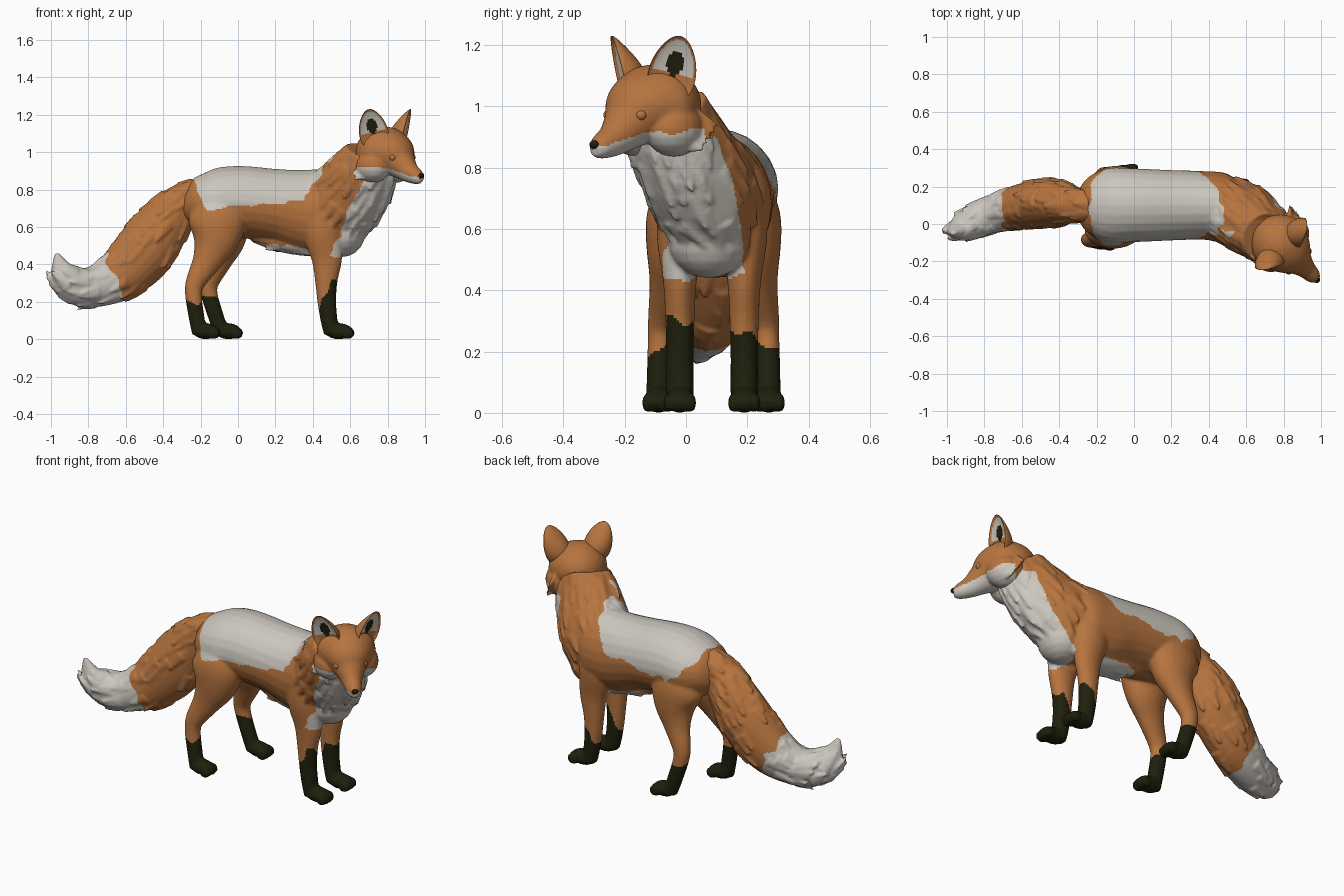
import bpy, bmesh, math, random
from mathutils import Vector, Matrix, noise

random.seed(4)
if "Cube" in bpy.data.objects:
    bpy.data.objects.remove(bpy.data.objects["Cube"])


def material(name, rgb):
    m = bpy.data.materials.new(name)
    m.use_nodes = True
    m.diffuse_color = (*rgb, 1)
    node = next(n for n in m.node_tree.nodes if n.type == 'BSDF_PRINCIPLED')
    node.inputs["Base Color"].default_value = (*rgb, 1)
    node.inputs["Roughness"].default_value = 0.8
    return m


PALETTE = [material("orange_fur", (0.47, 0.175, 0.05)),
           material("pale_fur", (0.60, 0.565, 0.51)),
           material("dark_fur", (0.014, 0.014, 0.004))]
ORANGE, PALE, DARK = range(3)


def ball(bm, center, radii, segs=20):
    mat = Matrix.Translation(center) @ Matrix.Diagonal((*radii, 1))
    bmesh.ops.create_uvsphere(bm, u_segments=segs, v_segments=segs // 2, radius=1, matrix=mat)


def tuft(bm, base, direction, normal, length, width):
    """Flattened lock of fur lying along a direction."""
    z = direction.normalized()
    x = z.cross(normal).normalized()
    rot = Matrix((x, z.cross(x), z)).transposed().to_4x4()
    mat = Matrix.Translation(base + z * length * 0.4) @ rot @ Matrix.Diagonal((1, 0.55, 1, 1))
    bmesh.ops.create_cone(bm, cap_ends=True, segments=8, radius1=width, radius2=0.002,
                          depth=length, matrix=mat)


def loft(bm, stations, tufts=0, length=0.1, width=0.03, segs=24, steps=5):
    """Tube through (x, y, z, side radius, other radius) stations, with optional fur locks."""
    s = [Vector(p) for p in stations]
    s = [s[0]] + s + [s[-1]]
    path = []
    for a, b, c, d in zip(s, s[1:], s[2:], s[3:]):
        for k in range(steps):
            t = k / steps
            path.append(0.5 * (2 * b + (c - a) * t + (2 * a - 5 * b + 4 * c - d) * t * t
                               + (3 * b - a - 3 * c + d) * t ** 3))
    path.append(s[-1])
    rings = []
    for i, p in enumerate(path):
        ahead, behind = path[min(i + 1, len(path) - 1)], path[max(i - 1, 0)]
        t = (Vector(ahead[:3]) - Vector(behind[:3])).normalized()
        side = Vector((0, 1, 0))
        side = (side - t * side.dot(t)).normalized()
        other = t.cross(side)
        ring = []
        for k in range(segs):
            a = math.tau * k / segs
            ring.append(bm.verts.new(Vector(p[:3]) + side * math.cos(a) * max(p[3], 0.003)
                                     + other * math.sin(a) * max(p[4], 0.003)))
        rings.append(ring)
    quads = []
    for r, q in zip(rings, rings[1:]):
        for k in range(segs):
            j = (k + 1) % segs
            quads.append(bm.faces.new((r[k], r[j], q[j], q[k])))
    bm.faces.new(rings[0])
    bm.faces.new(rings[-1])
    # The last span stays free of locks
    for f in random.sample(quads[:-segs * steps], tufts):
        f.normal_update()
        v = [w.co for w in f.verts]
        flow = (v[2] + v[3] - v[0] - v[1]).normalized()
        n = f.normal.copy()
        tuft(bm, f.calc_center_median() - n * width * 0.25, flow + n * 0.2, n,
             length * random.uniform(0.7, 1.2), width * random.uniform(0.8, 1.2))


def finish(name, bm, rule=lambda c, n: ORANGE, voxel=0, smooth=0, matrix=None):
    """Make the object, fuse its shells, then colour its faces by a rule."""
    bmesh.ops.recalc_face_normals(bm, faces=bm.faces[:])
    if matrix:
        bm.transform(matrix)
    mesh = bpy.data.meshes.new(name)
    bm.to_mesh(mesh)
    bm.free()
    ob = bpy.data.objects.new(name, mesh)
    bpy.context.collection.objects.link(ob)
    if voxel:
        mod = ob.modifiers.new("fuse", 'REMESH')
        mod.mode = 'VOXEL'
        mod.voxel_size = voxel
        mod = ob.modifiers.new("soften", 'SMOOTH')
        mod.factor, mod.iterations = 0.5, smooth
        bpy.context.view_layer.update()
        fused = ob.evaluated_get(bpy.context.evaluated_depsgraph_get())
        ob.data = bpy.data.meshes.new_from_object(fused)
        ob.modifiers.clear()
        bpy.data.meshes.remove(mesh)
        ob.data.name = name
    ob.data.materials.clear()
    for m in PALETTE:
        ob.data.materials.append(m)
    for p in ob.data.polygons:
        p.material_index = rule(p.center, p.normal)
        p.use_smooth = True
    return ob


# Torso, neck, chest and belly
body = bmesh.new()
loft(body, [(-.30, .10, .75, .06, .07), (-.25, .10, .74, .145, .125), (-.14, .10, .73, .198, .178),
            (0, .10, .735, .197, .192), (.2, .10, .715, .188, .196), (.36, .10, .685, .183, .224),
            (.48, .09, .68, .18, .22), (.56, .08, .67, .12, .15)])
loft(body, [(.71, -.07, .99, .135, .14), (.68, -.045, .915, .15, .17), (.625, .005, .815, .165, .20),
            (.55, .06, .72, .175, .21), (.51, .085, .64, .15, .19), (.49, .09, .60, .12, .15)],
     tufts=110, length=.11, width=.036)
ball(body, (.555, .075, .565), (.125, .135, .125))
loft(body, [(.08, .10, .55, .05, .03), (.2, .10, .525, .08, .05), (.32, .10, .505, .09, .055),
            (.44, .10, .50, .08, .06)])
for k in range(14):
    x = random.uniform(.18, .42)
    tuft(body, Vector((x, random.uniform(.04, .16), .51 - .12 * x)),
         Vector((-1, 0, -.15)), Vector((0, 0, -1)), .08, .025)


def paw(x, y, reach):
    ball(body, (x, y, .043), (reach, .048, .043))
    for k in (-1.5, -.5, .5, 1.5):
        ball(body, (x + reach * (.72 - .07 * abs(k)), y + k * .024, .033), (.034, .018, .032), 12)


for side in (-1, 1):
    y = .085 + side * .105
    loft(body, [(.45, y, .70, .07, .11), (.455, y, .57, .075, .105), (.475, y, .43, .055, .082),
                (.472, y, .31, .048, .060), (.475, y, .20, .045, .050), (.487, y, .10, .045, .045),
                (.50, y, .03, .045, .04)])
    paw(.54, y, .075)
    # Left hind leg stands further forward
    step = .125 if side > 0 else 0
    thigh = [(-.12, .74, .10, .08, .11), (-.11, .64, .12, .098, .155), (-.12, .53, .13, .09, .125),
             (-.165, .42, .15, .060, .080), (-.225, .31, .17, .044, .054),
             (-.238, .24, .175, .040, .045), (-.222, .12, .178, .040, .042),
             (-.205, .03, .18, .042, .04)]
    loft(body, [(x + step * (1 - z / .74), .09 + side * dy, z, ry, rx) for x, z, dy, ry, rx in thigh])
    paw(-.172 + step * .97, .09 + side * .18, .068)


def body_colour(c, n):
    x, y, z = c
    wob = noise.noise(c * 14) * .03
    if x < .2:
        sock = .215
    else:
        # Front socks climb to a point on the leading side
        sock = min(.15 + max(0, x - .43) * 2.2, .30 if y < .09 else .25)
    if z < sock + wob * 1.5:
        return DARK
    bib = x - .45 * (z - .43) - 3 * max(0, y - .175 + (z - .45) * .2) + wob
    if .44 + wob < z < .9 and bib > .485:
        return PALE
    if z < .505 + wob and .09 < x < .40 and abs(y - .1) < .09 and n.z < .2:
        return PALE
    # Saddle with its rear corners cut off
    rear = -.235 + max(0, .84 - z) * (.45 if y < .1 else 1.0)
    saddle = rear < x + wob and x + wob < .355 + (z - .75) * .65
    return PALE if saddle and z > .705 + .11 * x + wob else ORANGE


finish("body", body, body_colour, .009, 3)

# Tail
tail = bmesh.new()
loft(tail, [(-.21, .10, .79, .08, .07), (-.30, .10, .73, .09, .105), (-.385, .11, .63, .115, .138),
            (-.48, .11, .50, .13, .16), (-.61, .09, .36, .12, .145), (-.75, .05, .285, .10, .112),
            (-.86, .01, .285, .088, .102), (-.93, -.03, .345, .055, .075),
            (-.97, -.05, .46, .008, .012)],
     tufts=150, length=.10, width=.036)


def tail_colour(c, n):
    return PALE if c.x < -.71 + (.46 - c.z) * .38 + noise.noise(c * 16) * .04 else ORANGE


finish("tail", tail, tail_colour, .008, 2)

# Head, built facing local +x and then turned
HEAD = Matrix.Translation((.79, -.11, .98)) @ Matrix.Rotation(math.radians(-45), 4, 'Z')
UNTURN = HEAD.inverted()
head = bmesh.new()
loft(head, [(-.15, 0, 0, .06, .06), (-.10, 0, .01, .125, .115), (-.01, 0, .015, .16, .143),
            (.06, 0, 0, .132, .122), (.12, 0, -.045, .084, .083), (.18, 0, -.087, .054, .057),
            (.24, 0, -.112, .040, .040), (.268, 0, -.118, .022, .026)])
for side in (-1, 1):
    # Cheek ruffs and brows
    ball(head, (-.015, side * .085, -.052), (.105, .092, .092))
    for k in range(5):
        tuft(head, Vector((-.075 + k * .015, side * .135, -.02 - .02 * k)),
             Vector((-.7, side * .75, -.35)), Vector((.8, side * .6, 0)), .085, .036)
    ball(head, (.085, side * .065, .022), (.035, .035, .022))


def head_colour(c, n):
    p = UNTURN @ c
    edge = (-.042 - .27 * max(p.x, 0) - .3 * max(0, abs(p.y) - .12)
            + noise.noise(c * 20) * .012)
    return PALE if p.x > -.07 and p.z < edge else ORANGE


finish("head", head, head_colour, .007, 5, HEAD)

nose = bmesh.new()
ball(nose, (.266, 0, -.104), (.017, .018, .014))
finish("nose", nose, lambda c, n: DARK, matrix=HEAD)

# Eyes and ears
for side, label in ((1, "left"), (-1, "right")):
    eye = bmesh.new()
    ball(eye, (.125, side * .073, -.008), (.02, .02, .019))
    finish(label + "_eye", eye, matrix=HEAD)

    ear = bmesh.new()
    ball(ear, (0, 0, 0), (1, 1, 1), 48)
    for v in ear.verts:
        x, y, z = v.co
        # Scooped front, deep base and rounded tip
        v.co = (x * (-.02 if x > 0 else .075 * (1 - .6 * z)), y * .077 * (1 - .2 * z), z * .115)
    place = (HEAD @ Matrix.Translation((.03, side * .126, .14))
             @ Matrix.Rotation(math.radians(-18 * side), 4, 'X')
             @ Matrix.Rotation(math.radians(38 * side), 4, 'Z'))
    back = place.inverted()

    def ear_colour(c, n):
        p = back @ c
        if (back.to_3x3() @ n).x < .1:
            return ORANGE
        z = p.z / .115
        y = p.y / (.077 * (1 - .2 * z))
        if (y / .40) ** 2 + ((z - .17) / .38) ** 2 < 1:
            return DARK
        return PALE if z > -.12 and y * y + z * z < .76 else ORANGE

    finish(label + "_ear", ear, ear_colour, matrix=place)
